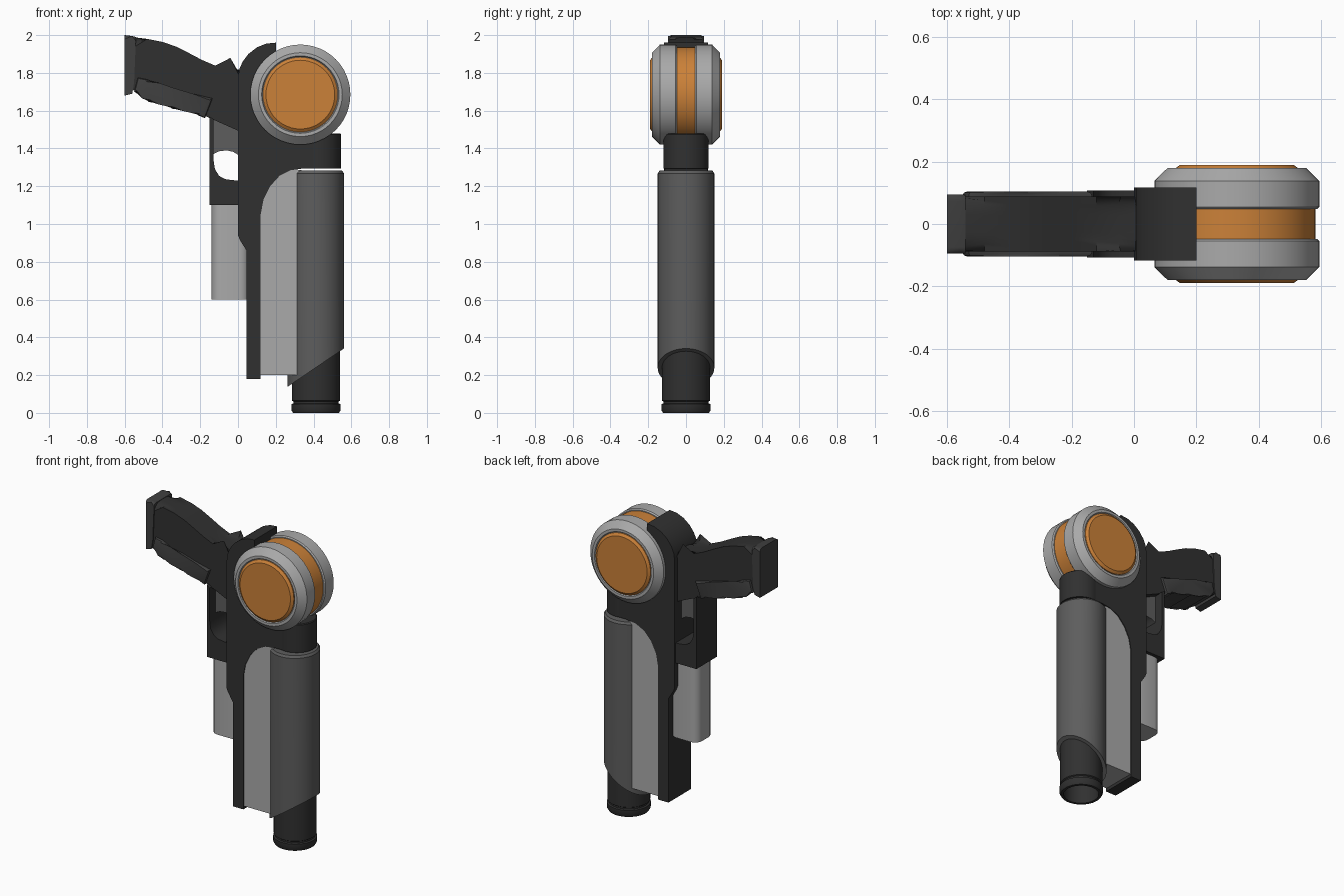
import bpy, bmesh, math
from mathutils import Matrix, Vector

cube = bpy.data.objects.get("Cube")
if cube:
    bpy.data.objects.remove(cube, do_unlink=True)


def material(name, r, g, b):
    m = bpy.data.materials.new(name)
    m.use_nodes = True
    m.diffuse_color = (r, g, b, 1)
    m.node_tree.nodes["Principled BSDF"].inputs["Base Color"].default_value = (r, g, b, 1)
    return m


DARK = material("dark", .03, .03, .03)
RUBBER = material("rubber", .05, .05, .05)
STEEL = material("steel", .11, .11, .11)
LIGHT = material("light", .4, .4, .4)
ORANGE = material("orange", .6, .22, .04)


def finish(bm, name, mat):
    bmesh.ops.recalc_face_normals(bm, faces=bm.faces)
    mesh = bpy.data.meshes.new(name)
    bm.to_mesh(mesh)
    bm.free()
    mesh.materials.append(mat)
    ob = bpy.data.objects.new(name, mesh)
    bpy.context.collection.objects.link(ob)
    bpy.ops.object.select_all(action='DESELECT')
    ob.select_set(True)
    bpy.context.view_layer.objects.active = ob
    bpy.ops.object.shade_smooth_by_angle(angle=math.radians(32))
    return ob


def prism(name, outline, half, mat, bevel=0, rounded=None, segments=3):
    """Extrude an XZ outline to y = +-half; round the rims of the first points."""
    bm = bmesh.new()
    sides = [[bm.verts.new((x, y, z)) for x, z in outline] for y in (-half, half)]
    n = len(outline)
    for s in sides:
        bm.faces.new(s)
    for i in range(n):
        j = (i + 1) % n
        bm.faces.new((sides[0][i], sides[0][j], sides[1][j], sides[1][i]))
    if bevel:
        count = n if rounded is None else rounded - 1
        rims = [bm.edges.get((s[i], s[(i + 1) % n])) for s in sides for i in range(count)]
        bmesh.ops.bevel(bm, geom=rims, offset=bevel, segments=segments,
                        profile=.5, affect='EDGES', clamp_overlap=True)
    return finish(bm, name, mat)


def lathe(name, profile, centre, mat, axis='Z', cut=None):
    """Spin (radius, height) points around an axis, optionally sliced by a plane."""
    bm = bmesh.new()
    verts = [bm.verts.new((r, 0, h)) for r, h in profile]
    edges = [bm.edges.new(p) for p in zip(verts, verts[1:])]
    bmesh.ops.spin(bm, geom=verts + edges, cent=(0, 0, 0), axis=(0, 0, 1),
                   angle=math.tau, steps=48)
    bmesh.ops.remove_doubles(bm, verts=bm.verts, dist=.0005)
    if axis == 'Y':
        bm.transform(Matrix.Rotation(-math.pi / 2, 4, 'X'))
    bm.transform(Matrix.Translation(centre))
    if cut:
        bmesh.ops.bisect_plane(bm, geom=bm.verts[:] + bm.edges[:] + bm.faces[:],
                               plane_co=cut[0], plane_no=cut[1], clear_outer=True)
        bmesh.ops.holes_fill(bm, edges=[e for e in bm.edges if e.is_boundary])
    return finish(bm, name, mat)


# Main frame and rounded neck
prism("frame", [
    (.2, 1.96), (.15, 1.955), (.1, 1.935), (.055, 1.9), (.025, 1.86), (.007, 1.82), (0, 1.77),
    (0, .94), (.01, .915), (.045, .86), (.045, .18), (.12, .18), (.12, 1.05), (.135, 1.13),
    (.17, 1.2), (.22, 1.255), (.28, 1.285), (.35, 1.295), (.425, 1.295), (.425, 1.48),
    (.3, 1.48), (.2, 1.6)], .117, DARK)
lathe("neck", [(0, 1.295), (.12, 1.295), (.12, 1.475), (.115, 1.48), (0, 1.48)],
      (.425, 0, 0), DARK)

# Drum: orange core, two grey discs with orange caps
hub = Vector((.33, 0, 1.685))
lathe("drum_core", [(0, -.06), (.252, -.06), (.252, .06), (0, .06)], hub, ORANGE, 'Y')
for side, s in (("front", -1), ("back", 1)):
    disc = [(0, .048), (.258, .048), (.265, .055), (.265, .138), (.222, .18), (.205, .18),
            (.2, .172), (0, .172)]
    cap = [(0, .165), (.198, .165), (.198, .178), (.182, .19), (0, .19)]
    lathe("drum_disc_" + side, [(r, s * h) for r, h in disc], hub, LIGHT, 'Y')
    lathe("drum_cap_" + side, [(r, s * h) for r, h in cap], hub, ORANGE, 'Y')

# Barrel with a ringed, hollow muzzle, and its slanted shroud
lathe("barrel", [
    (0, 1.27), (.127, 1.27), (.127, .065), (.12, .06), (.12, .05), (.13, .046),
    (.13, .014), (.122, 0), (.105, 0), (.105, .15), (0, .15)], (.413, 0, 0), DARK)
lathe("barrel_shroud", [(0, 0), (.15, 0), (.15, 1.268), (.14, 1.282), (0, 1.282)],
      (.411, 0, 0), STEEL, cut=((.56, 0, .34), (.2, 0, -.295)))
prism("side_panel", [(.1, .2), (.335, .2), (.335, 1.285), (.26, 1.295), (.1, 1.295)], .112, LIGHT)

# Grip, butt cap and finger rest
prism("grip", [
    (0.02, 1.815), (-.05, 1.82), (-.12, 1.838), (-.19, 1.868), (-.26, 1.905), (-.33, 1.94),
    (-.4, 1.964), (-.48, 1.98), (-.56, 1.99), (-.56, 1.71), (-.45, 1.68), (-.3, 1.64),
    (-.17, 1.57), (.02, 1.485)], .088, DARK, bevel=.06, rounded=9, segments=5)
prism("butt_cap", [(-.6, 2), (-.56, 1.995), (-.54, 1.99), (-.55, 1.75), (-.56, 1.69), (-.6, 1.68)],
      .094, RUBBER, bevel=.055, rounded=3, segments=5)
prism("finger_rest", [
    (-.53, 1.775), (-.48, 1.765), (-.42, 1.735), (-.34, 1.72), (-.24, 1.69), (-.135, 1.665),
    (-.175, 1.56), (-.21, 1.575), (-.245, 1.6), (-.29, 1.61), (-.345, 1.608), (-.375, 1.635),
    (-.42, 1.645), (-.47, 1.645), (-.5, 1.675), (-.55, 1.7)], .104, RUBBER, bevel=.012, segments=2)

# Trigger guard and trigger
prism("trigger_guard", [
    (.02, 1.1), (-.15, 1.1), (-.15, 1.57), (-.13, 1.555), (-.13, 1.34), (-.122, 1.29),
    (-.1, 1.255), (-.07, 1.238), (-.03, 1.232), (.02, 1.23)], .107, DARK)
prism("trigger", [
    (-.13, 1.57), (-.13, 1.37), (-.1, 1.385), (-.06, 1.39), (-.025, 1.382), (.01, 1.36),
    (.01, 1.57)], .045, STEEL)

# Magazine: upright block with rounded vertical edges
bm = bmesh.new()
bmesh.ops.create_cube(bm, size=1, matrix=Matrix.Translation((-.04, 0, .86))
                      @ Matrix.Diagonal((.2, .17, .52, 1)))
uprights = [e for e in bm.edges if abs(e.verts[0].co.z - e.verts[1].co.z) > .1]
bmesh.ops.bevel(bm, geom=uprights, offset=.05, segments=5, profile=.5, affect='EDGES')
finish(bm, "magazine", LIGHT)
